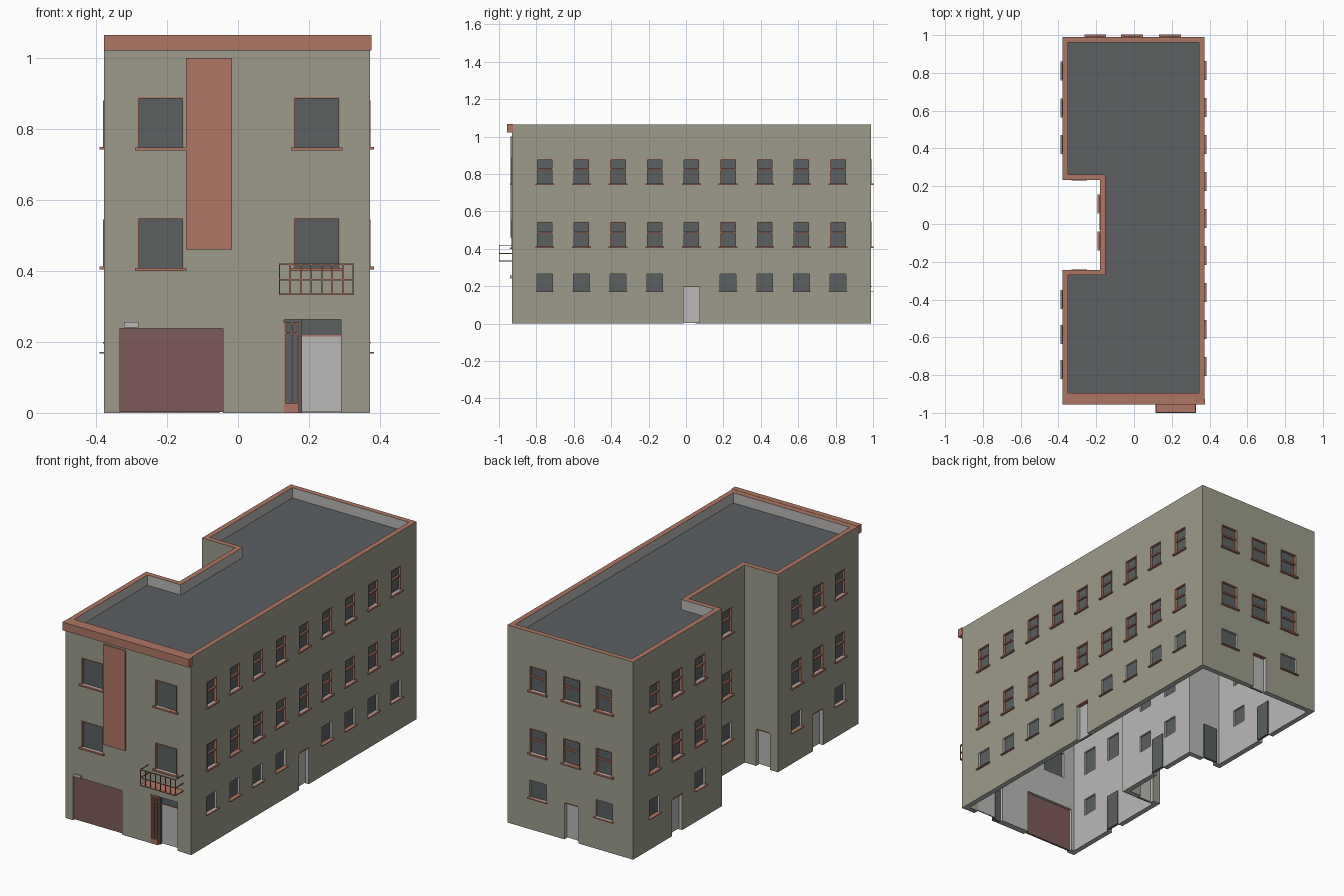
import bpy
import bmesh
from mathutils import Matrix, Vector

if "Cube" in bpy.data.objects:
    bpy.data.objects.remove(bpy.data.objects["Cube"])


def material(name, rgb):
    m = bpy.data.materials.new(name)
    m.use_nodes = True
    m.diffuse_color = (*rgb, 1)
    m.node_tree.nodes["Principled BSDF"].inputs["Base Color"].default_value = (*rgb, 1)
    return m


WALL = material("beige_wall", (0.34, 0.33, 0.26))
LIGHT = material("light_grey", (0.49, 0.485, 0.475))
TRIM = material("terracotta", (0.43, 0.18, 0.125))
DARK = material("dark_grey", (0.105, 0.115, 0.12))
GARAGE = material("dark_red", (0.205, 0.105, 0.1))

# Outer limits and the side notch
XL, XR, YF, YB = -0.378, 0.372, -0.93, 0.99
NX, NS, NN = -0.18, -0.243, 0.233
T = 0.028
TOP, ROOF = 1.065, 1.01

# Each wall maps (distance along it, distance outward) to x, y
WALLS = {
    "front": lambda u, d: (u, YF - d),
    "back": lambda u, d: (u, YB + d),
    "right": lambda u, d: (XR + d, u),
    "left": lambda u, d: (XL - d, u),
    "notch": lambda u, d: (NX - d, u),
    "notch_south": lambda u, d: (u, NS + d),
    "notch_north": lambda u, d: (u, NN - d),
}

parts = {}


def box(part, mat, wall, u, d, z):
    """Add a box, given as ranges along, out of and up a wall, to a part."""
    if part not in parts:
        parts[part] = (bmesh.new(), mat)
    a = Vector((*WALLS[wall](u[0], d[0]), z[0]))
    b = Vector((*WALLS[wall](u[1], d[1]), z[1]))
    size = Vector([abs(q - p) for p, q in zip(a, b)])
    place = Matrix.Translation((a + b) / 2) @ Matrix.Diagonal(size).to_4x4()
    bmesh.ops.create_cube(parts[part][0], size=1, matrix=place)


def finish(name, bm, mats):
    mesh = bpy.data.meshes.new(name)
    bm.to_mesh(mesh)
    bm.free()
    for m in mats:
        mesh.materials.append(m)
    ob = bpy.data.objects.new(name, mesh)
    bpy.context.collection.objects.link(ob)
    return ob


def opening(wall, u, z):
    box("opening_cutter", LIGHT, wall, u, (-0.06, 0.03), z)


def window(wall, c, w, z, frame=True, bar=True):
    u = (c - w / 2, c + w / 2)
    opening(wall, u, z)
    box("window_glass", DARK, wall, u, (-0.018, -0.012), z)
    sill = 0.008 if frame else 0.004
    box("window_sills", TRIM, wall, (u[0] - 0.008, u[1] + 0.008), (-0.012, 0.012), (z[0] - sill, z[0]))
    if frame:
        f, d = 0.004, (-0.012, 0.002)
        for e in (u[0], u[1] - f):
            box("window_frames", TRIM, wall, (e, e + f), d, z)
        box("window_frames", TRIM, wall, u, d, (z[1] - f, z[1]))
        if bar:
            m = z[0] + 0.57 * (z[1] - z[0])
            box("window_frames", TRIM, wall, u, (-0.012, -0.002), (m - f, m + f))


def door(wall, c):
    u = (c - 0.042, c + 0.042)
    opening(wall, u, (-0.02, 0.2))
    box("door_leaves", LIGHT, wall, u, (-0.026, -0.02), (0.004, 0.2))
    box("door_backs", DARK, wall, u, (-0.034, -0.026), (0.004, 0.2))
    box("door_lintels", TRIM, wall, u, (-0.02, 0.002), (0.196, 0.2))


# Rows of windows, with doors replacing some on the ground floor
def facade(wall, columns, width, door_columns):
    for c in columns:
        window(wall, c, width, (0.75, 0.88))
        window(wall, c, width, (0.412, 0.545))
        if c not in door_columns:
            window(wall, c, width, (0.172, 0.265), frame=False)
    for c in door_columns:
        door(wall, c)


facade("right", [round(-0.755 + 0.196 * i, 3) for i in range(9)], 0.085, [0.029])
facade("back", [-0.205, -0.01, 0.19], 0.1, [-0.01])
facade("left", [-0.77, -0.585, -0.4, 0.42, 0.615, 0.81], 0.085, [-0.585, 0.615])
facade("notch", [-0.09, 0.105], 0.085, [])
door("notch", 0.01)
door("notch_south", -0.29)
door("notch_north", -0.29)

# Front windows
for c in (-0.218, 0.222):
    for z in ((0.748, 0.89), (0.408, 0.55)):
        window("front", c, 0.13, z, bar=False)

# Front panel and cornice
box("front_panel", TRIM, "front", (-0.147, -0.017), (0, 0.008), (0.46, 1.0))
box("cornice", TRIM, "front", (XL, XR + 0.005), (-0.005, 0.026), (1.022, TOP + 0.001))

# Garage door with a small lamp above
opening("front", (-0.333, -0.042), (-0.02, 0.238))
box("garage_door", GARAGE, "front", (-0.333, -0.042), (-0.02, -0.01), (0.002, 0.238))
box("garage_lamp", LIGHT, "front", (-0.322, -0.28), (0, 0.01), (0.241, 0.256))

# Entrance alcove: door, transom, side light and side panel
opening("front", (0.13, 0.34), (-0.02, 0.263))
box("entrance_door", LIGHT, "front", (0.18, 0.29), (-0.03, -0.024), (0.004, 0.216))
box("entrance_transom", DARK, "front", (0.18, 0.29), (-0.03, -0.024), (0.22, 0.263))
box("entrance_lintel", TRIM, "front", (0.18, 0.29), (-0.03, -0.02), (0.216, 0.22))
box("side_light_glass", DARK, "front", (0.13, 0.172), (-0.02, -0.012), (0, 0.263))
for u in (0.13, 0.149, 0.167):
    box("side_light_frame", TRIM, "front", (u, u + 0.005), (-0.014, 0), (0, 0.255))
for z, h in ((0, 0.026), (0.222, 0.005), (0.25, 0.005)):
    box("side_light_frame", TRIM, "front", (0.13, 0.172), (-0.014, 0), (z, z + h))
box("entrance_post", DARK, "front", (0.172, 0.18), (-0.03, -0.012), (0, 0.263))
box("entrance_side_panel", WALL, "front", (0.29, 0.34), (-0.03, -0.002), (0, 0.263))

# Balcony slab, rails and balusters
B0, B1, BD = 0.115, 0.327, 0.07
box("balcony_slab", TRIM, "front", (B0, B1), (0, BD), (0.332, 0.337))
for z in (0.373, 0.417):
    box("balcony_rails", TRIM, "front", (B0, B1), (BD - 0.004, BD), (z, z + 0.004))
    for u in (B0, B1 - 0.004):
        box("balcony_rails", TRIM, "front", (u, u + 0.004), (0, BD), (z, z + 0.004))
for i in range(8):
    u = B0 + i * (B1 - B0 - 0.004) / 7
    box("balcony_balusters", TRIM, "front", (u, u + 0.004), (BD - 0.004, BD), (0.337, 0.417))


# Hollow wall ring
def footprint(t, front):
    return [(XL + t, YF + front), (XR - t, YF + front), (XR - t, YB - t), (XL + t, YB - t),
            (XL + t, NN + t), (NX + t, NN + t), (NX + t, NS - t), (XL + t, NS - t)]


bm = bmesh.new()
rings = [[bm.verts.new((x, y, z)) for x, y in footprint(t, f)]
         for t, f, z in ((0, 0, 0), (0, 0, TOP), (T, 0.035, TOP), (T, 0.035, 0))]
for k, index in enumerate((0, 2, 1, 1)):
    low, high = rings[k], rings[(k + 1) % 4]
    for i in range(8):
        j = (i + 1) % 8
        bm.faces.new((low[i], low[j], high[j], high[i])).material_index = index
bmesh.ops.recalc_face_normals(bm, faces=bm.faces)
walls = finish("walls", bm, [WALL, LIGHT, TRIM])

# Roof slab
bm = bmesh.new()
base = bm.faces.new([bm.verts.new((x, y, ROOF - 0.01)) for x, y in footprint(T, 0.035)])
new = bmesh.ops.extrude_face_region(bm, geom=[base], use_keep_orig=True)["geom"]
bmesh.ops.translate(bm, vec=(0, 0, 0.01), verts=[g for g in new if isinstance(g, bmesh.types.BMVert)])
bmesh.ops.recalc_face_normals(bm, faces=bm.faces)
for f in bm.faces:
    f.material_index = int(f.normal.z < -0.5)
finish("roof", bm, [DARK, LIGHT])

# Cut the openings; their reveals use the light grey slot of the walls
bm, _ = parts.pop("opening_cutter")
for f in bm.faces:
    f.material_index = 1
cutter = finish("opening_cutter", bm, [WALL, LIGHT, TRIM])
cutter.hide_render = True
cutter.hide_viewport = True
cut = walls.modifiers.new("openings", "BOOLEAN")
cut.operation = "DIFFERENCE"
cut.solver = "EXACT"
cut.object = cutter

for name, (bm, mat) in parts.items():
    finish(name, bm, [mat])
